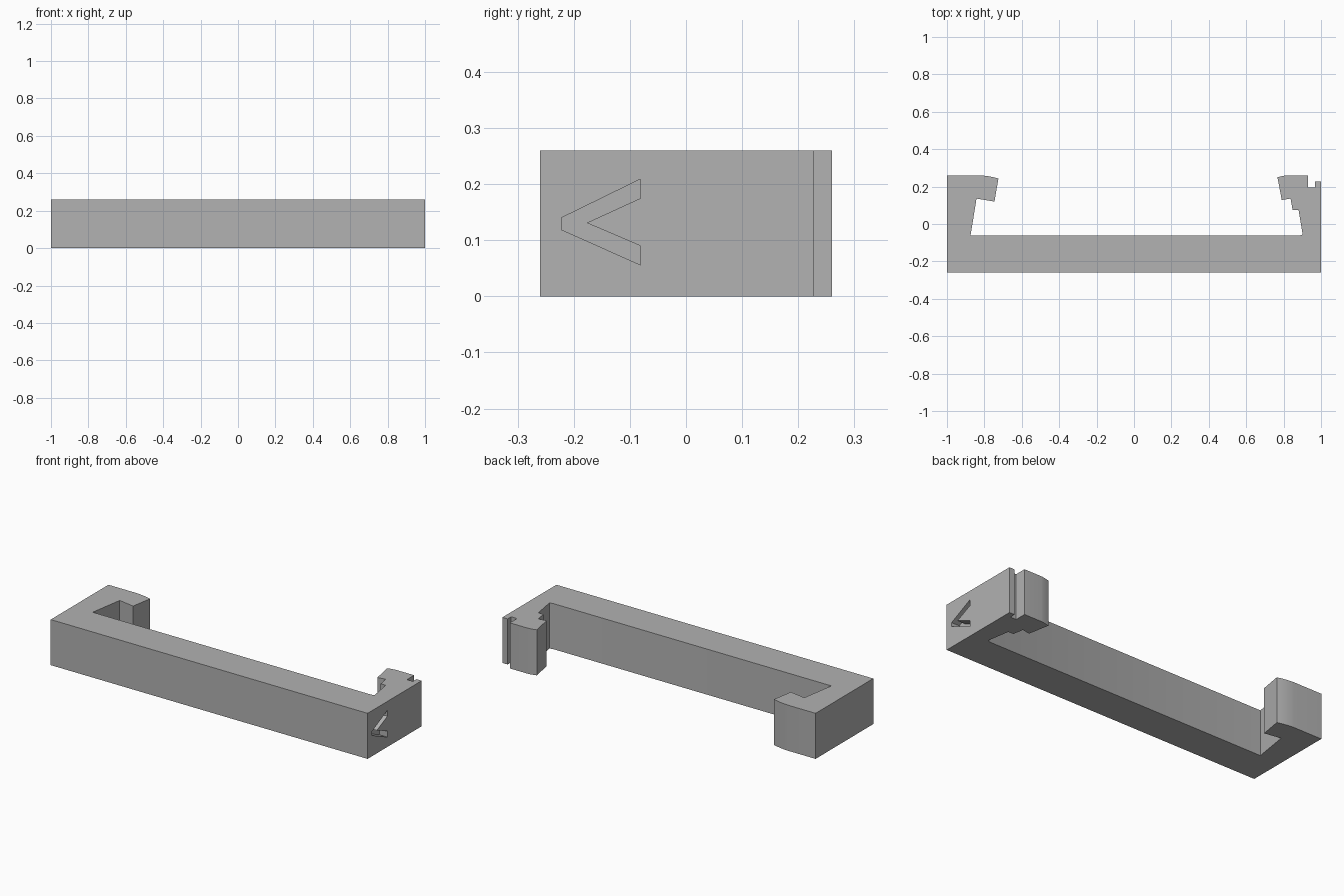
import bpy, bmesh
from math import radians
from mathutils import Vector

cube = bpy.data.objects.get("Cube")
if cube:
    bpy.data.objects.remove(cube)

HEIGHT = 0.26
MARK_DEPTH = 0.05

grey = bpy.data.materials.new("plain_grey")
grey.use_nodes = True
colour = (0.445, 0.445, 0.445, 1)
grey.diffuse_color = colour
grey.node_tree.nodes["Principled BSDF"].inputs["Base Color"].default_value = colour


def prism(name, points, direction):
    """Extrude a closed outline of 3D points along a direction."""
    bm = bmesh.new()
    face = bm.faces.new([bm.verts.new(p) for p in points])
    top = bmesh.ops.extrude_face_region(bm, geom=[face])["geom"]
    moved = [v for v in top if isinstance(v, bmesh.types.BMVert)]
    bmesh.ops.translate(bm, verts=moved, vec=direction)
    bmesh.ops.recalc_face_normals(bm, faces=bm.faces)
    mesh = bpy.data.meshes.new(name)
    bm.to_mesh(mesh)
    bm.free()
    mesh.materials.append(grey)
    obj = bpy.data.objects.new(name, mesh)
    bpy.context.collection.objects.link(obj)
    return obj


def bend(a, control, b, steps=6):
    """Points of a gentle curve from a to b."""
    a, control, b = Vector(a), Vector(control), Vector(b)
    ts = [i / steps for i in range(steps + 1)]
    return [tuple(a * (1 - t) ** 2 + control * 2 * t * (1 - t) + b * t * t) for t in ts]


# Outline of the bar with a hook at each end
right_hook = [(1, -0.26), (1, 0.227), (0.967, 0.227), (0.967, 0.195), (0.93, 0.195), (0.93, 0.26)]
right_hook += bend((0.82, 0.26), (0.795, 0.258), (0.767, 0.25))
right_hook += [(0.79, 0.128), (0.837, 0.136), (0.848, 0.075), (0.88, 0.075),
               (0.902, -0.056), (0.885, -0.062)]
left_hook = [(-0.874, -0.062), (-0.842, 0.136), (-0.746, 0.12)]
left_hook += bend((-0.725, 0.243), (-0.775, 0.258), (-0.826, 0.26))
left_hook += [(-1, 0.26), (-1, -0.26)]
bar = prism("hooked_bar", [(x, y, 0) for x, y in right_hook + left_hook], (0, 0, HEIGHT))

# Arrow-shaped recess in the left end
arrow = [(-0.222, 0.119), (-0.081, 0.056), (-0.081, 0.09), (-0.177, 0.131),
         (-0.081, 0.175), (-0.081, 0.209), (-0.222, 0.14)]
cutter = prism("arrow_cutter", [(1 - MARK_DEPTH, y, z) for y, z in arrow], (0.2, 0, 0))
cutter.hide_render = True

bpy.ops.object.select_all(action="DESELECT")
bar.select_set(True)
bpy.context.view_layer.objects.active = bar
cut = bar.modifiers.new("arrow_recess", "BOOLEAN")
cut.operation = "DIFFERENCE"
cut.solver = "EXACT"
cut.object = cutter
bpy.ops.object.modifier_apply(modifier=cut.name)
bpy.data.objects.remove(cutter)

bpy.ops.object.shade_smooth_by_angle(angle=radians(20))
